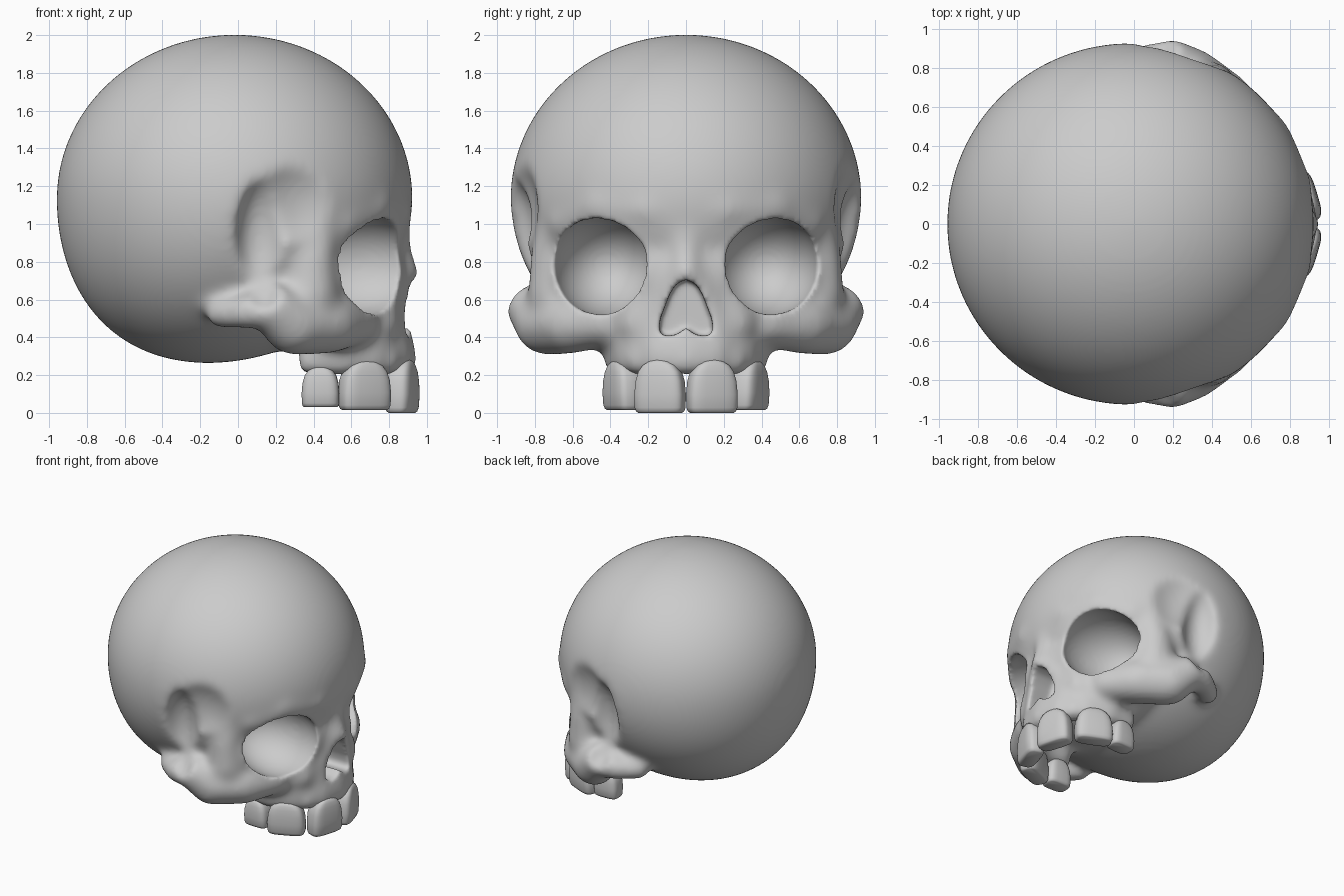
import bpy, bmesh, math
from mathutils import Matrix, Vector

if "Cube" in bpy.data.objects:
    bpy.data.objects.remove(bpy.data.objects["Cube"])


def ball(bm, c, r, rot_z=0, sub=4):
    m = Matrix.Translation(c) @ Matrix.Rotation(rot_z, 4, 'Z') @ Matrix.Diagonal((*r, 1))
    return bmesh.ops.create_icosphere(bm, subdivisions=sub, radius=1, matrix=m)['verts']


def chain(bm, pts, sides=(1, -1), step=0.03):
    """Row of overlapping balls along (x, y, z, radius) points, mirrored in y."""
    for a, b in zip(pts, pts[1:]):
        a, b = Vector(a), Vector(b)
        n = max(1, math.ceil((b - a).length / step))
        for i in range(n + 1):
            p = a.lerp(b, i / n)
            for s in sides:
                ball(bm, (p[0], s * p[1], p[2]), [p[3]] * 3, sub=2)


def make(name, bm):
    bmesh.ops.recalc_face_normals(bm, faces=bm.faces)
    for f in bm.faces:
        f.smooth = True
    me = bpy.data.meshes.new(name)
    bm.to_mesh(me)
    bm.free()
    ob = bpy.data.objects.new(name, me)
    bpy.context.collection.objects.link(ob)
    return ob


# Cranium: ellipsoid with the underside swept to the back
bm = bmesh.new()
for v in ball(bm, (-0.018, 0, 1.133), (0.943, 0.93, 0.87), sub=5):
    if v.co.z < 1.135:
        v.co.x -= 0.14 * ((1.135 - v.co.z) / 0.867) ** 2
# Middle of the face
ball(bm, (0.35, 0, 0.74), (0.54, 0.75, 0.42))
# Brow ridge
chain(bm, [(0.83, 0.0, 1.08, 0.095), (0.825, 0.2, 1.08, 0.095),
           (0.71, 0.45, 1.10, 0.105), (0.53, 0.63, 1.01, 0.11)])
# Outer eye pillar
chain(bm, [(0.45, 0.62, 1.20, 0.12), (0.42, 0.66, 1.0, 0.13), (0.385, 0.69, 0.82, 0.14),
           (0.38, 0.68, 0.62, 0.165)])
# Cheekbone and arch
chain(bm, [(0.62, 0.42, 0.48, 0.13), (0.47, 0.61, 0.475, 0.17), (0.29, 0.745, 0.47, 0.17),
           (0.17, 0.84, 0.57, 0.125), (0.04, 0.83, 0.53, 0.09), (-0.09, 0.73, 0.525, 0.085)])
# Nose bridge and nose side walls
chain(bm, [(0.83, 0, 0.98, 0.085), (0.845, 0, 0.85, 0.08), (0.90, 0, 0.74, 0.065)], (1,))
chain(bm, [(0.87, 0.03, 0.74, 0.07), (0.79, 0.17, 0.48, 0.09)])
chain(bm, [(0.76, 0.17, 0.72, 0.09), (0.73, 0.25, 0.48, 0.13)])
# Upper jaw arch
for z, k, r in ((0.275, 1.0, 0.08), (0.34, 0.99, 0.085), (0.43, 0.95, 0.10)):
    chain(bm, [(0.41, 0.355 * k, z, r), (0.56, 0.355 * k, z, r), (0.71, 0.30 * k, z, r),
               (0.84 * k, 0.15, z, r), (0.87 * k, 0.0, z, r)])
# Gum points between the teeth
for x, y in ((0.895, 0), (0.80, 0.26), (0.545, 0.38), (0.36, 0.37)):
    chain(bm, [(x, y, 0.28, 0.06), (x, y, 0.235, 0.045)])
skull = make("skull", bm)

# Cutter for the temple hollows: wide shallow dish and deeper pit
dishes = []
for c, r in (((0.34, 1.06, 1.08), (0.36, 0.265, 0.36)), ((0.14, 0.97, 0.90), (0.15, 0.20, 0.36))):
    bm = bmesh.new()
    for s in (1, -1):
        ball(bm, (c[0], s * c[1], c[2]), r, s * -0.35)
    dishes.append(make("temple_cutter", bm))

# Cutter for eye sockets and nose opening
bm = bmesh.new()
for s in (1, -1):
    ball(bm, (0.64, s * 0.433, 0.782), (0.38, 0.275, 0.265), s * 0.06)
half = [(0.0, 0.45), (0.05, 0.415), (0.11, 0.405), (0.145, 0.43),
        (0.135, 0.50), (0.085, 0.63), (0.05, 0.685), (0.0, 0.705)]
outline = half + [(-y, z) for y, z in half[-2:0:-1]]
rows = [[bm.verts.new((x, y, z)) for y, z in outline] for x in (0.70, 1.2)]
bm.faces.new(rows[0])
bm.faces.new(rows[1])
for i in range(len(outline)):
    j = (i + 1) % len(outline)
    bm.faces.new((rows[0][i], rows[0][j], rows[1][j], rows[1][i]))
openings = make("opening_cutter", bm)

# Fuse, carve and soften the bone


def apply(kind, **settings):
    m = skull.modifiers.new(kind, kind)
    for k, v in settings.items():
        setattr(m, k, v)
    with bpy.context.temp_override(object=skull, active_object=skull):
        bpy.ops.object.modifier_apply(modifier=m.name)


def carve(cutter):
    cutter.hide_render = True
    apply('BOOLEAN', operation='DIFFERENCE', solver='EXACT', object=cutter)
    bpy.data.objects.remove(cutter)


bpy.context.view_layer.objects.active = skull
apply('REMESH', mode='VOXEL', voxel_size=0.025, use_smooth_shade=True)
for dish in dishes:
    carve(dish)
apply('REMESH', mode='VOXEL', voxel_size=0.022, use_smooth_shade=True)
apply('SMOOTH', factor=0.5, iterations=18)
carve(openings)
apply('REMESH', mode='VOXEL', voxel_size=0.016, use_smooth_shade=True)
apply('SMOOTH', factor=0.5, iterations=6)

# Teeth: stacked rounded-box rings


def tooth(name, x, y, angle, width, depth, z0, top):
    bm = bmesh.new()
    h, n, rings = top - z0, 32, []
    for t, w, d in ((0, .86, .75), (.03, .94, .9), (.10, .99, 1), (.35, 1, 1.08), (.6, .95, 1.05),
                    (.78, .84, .98), (.9, .66, .88), (.97, .42, .75), (1, .15, .6)):
        ring = []
        for i in range(n):
            a = 2 * math.pi * i / n
            c, s = math.cos(a), math.sin(a)
            px = math.copysign(abs(c) ** 0.55, c) * depth / 2 * d
            py = math.copysign(abs(s) ** 0.55, s) * width / 2 * w
            ring.append(bm.verts.new((px, py, z0 + h * t)))
        rings.append(ring)
    for a, b in zip(rings, rings[1:]):
        for i in range(n):
            bm.faces.new((a[i], a[(i + 1) % n], b[(i + 1) % n], b[i]))
    bm.faces.new(rings[0])
    bm.faces.new(rings[-1])
    ob = make(name, bm)
    ob.location = (x, y, 0)
    ob.rotation_euler.z = angle


for s, side in ((1, "left"), (-1, "right")):
    tooth("front_tooth_" + side, 0.868, s * 0.137, s * math.radians(17), 0.27, 0.14, 0.0, 0.28)
    tooth("side_tooth_" + side, 0.67, s * 0.338, s * math.radians(66), 0.28, 0.14, 0.015, 0.275)
    tooth("back_tooth_" + side, 0.437, s * 0.363, s * math.radians(92), 0.2, 0.14, 0.03, 0.245)
